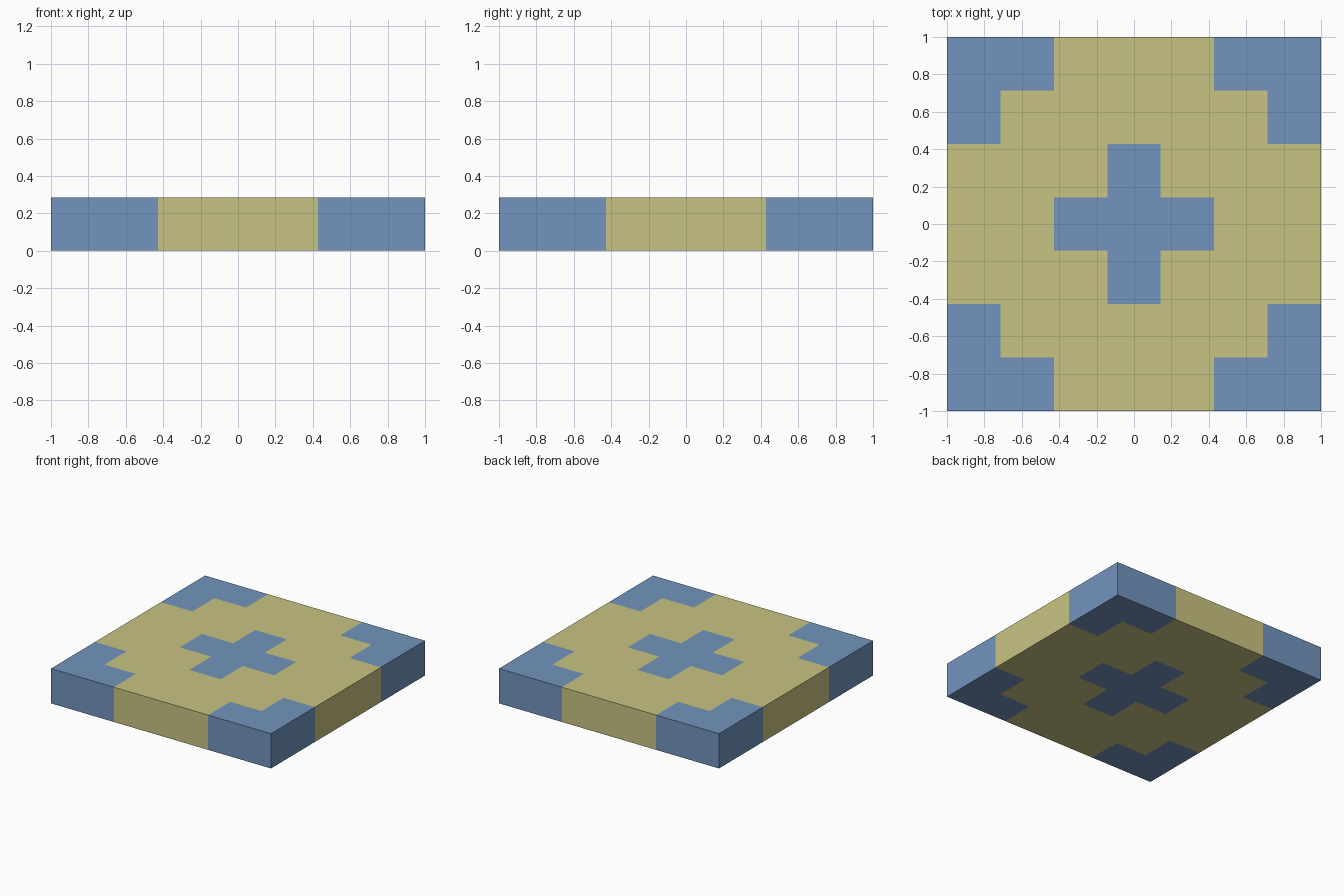
import bpy, bmesh
from mathutils import Matrix, Vector

if "Cube" in bpy.data.objects:
    bpy.data.objects.remove(bpy.data.objects["Cube"])

N = 7              # pattern cells per side
CELL = 2 / N       # cell size, also the slab thickness


def material(name, rgb):
    m = bpy.data.materials.new(name)
    m.diffuse_color = (*rgb, 1)
    m.use_nodes = True
    m.node_tree.nodes["Principled BSDF"].inputs["Base Color"].default_value = m.diffuse_color
    return m


# Square slab standing on the ground
bm = bmesh.new()
bmesh.ops.create_cube(bm, size=1, matrix=Matrix.Translation((0, 0, CELL / 2))
                      @ Matrix.Diagonal((2, 2, CELL, 1)))

# Cut the slab surface along the pattern grid
for axis in (Vector((1, 0, 0)), Vector((0, 1, 0))):
    for k in range(1, N):
        bmesh.ops.bisect_plane(bm, geom=bm.verts[:] + bm.edges[:] + bm.faces[:],
                               plane_co=axis * (k * CELL - 1), plane_no=axis)


# Blue centre cross and corner angles, yellow elsewhere
def cell_index(v):
    return min(3, round(abs(v) / CELL))


for f in bm.faces:
    c = f.calc_center_median()
    d = cell_index(c.x) + cell_index(c.y)
    f.material_index = 1 if d <= 1 or d >= 5 else 0

mesh = bpy.data.meshes.new("patterned_tile")
bm.to_mesh(mesh)
bm.free()
mesh.materials.append(material("pale yellow", (0.584, 0.552, 0.223)))
mesh.materials.append(material("soft blue", (0.168, 0.296, 0.515)))
bpy.context.collection.objects.link(bpy.data.objects.new("patterned_tile", mesh))
